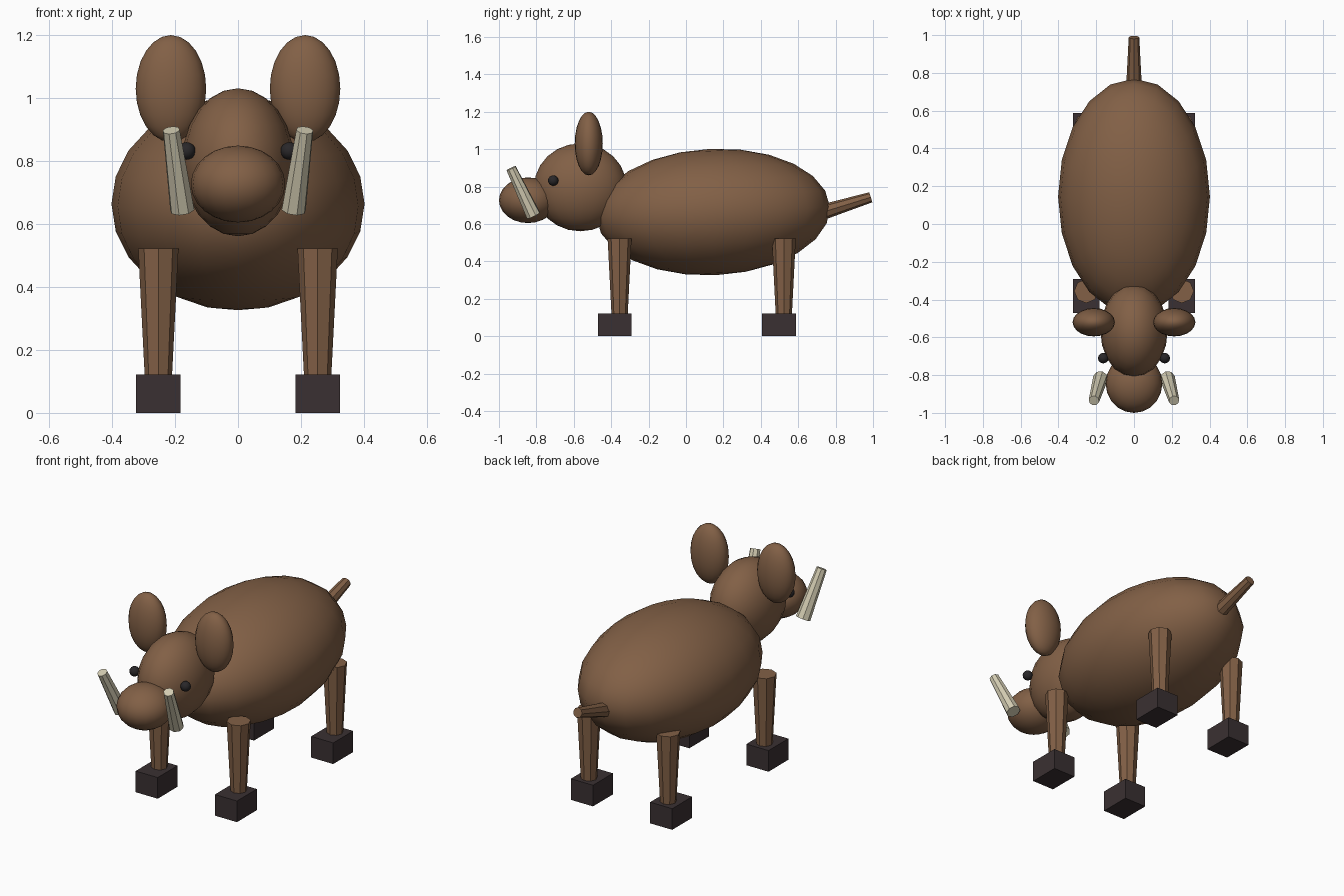
import bpy, math
from mathutils import Vector

if "Cube" in bpy.data.objects:
    bpy.data.objects.remove(bpy.data.objects["Cube"])


def material(name, color):
    m = bpy.data.materials.new(name)
    m.diffuse_color = (*color, 1)
    m.use_nodes = True
    m.node_tree.nodes["Principled BSDF"].inputs["Base Color"].default_value = m.diffuse_color
    return m


BROWN = material("brown hide", (0.223, 0.117, 0.061))
DARK = material("dark hoof", (0.042, 0.030, 0.032))
IVORY = material("ivory", (0.66, 0.61, 0.45))
BLACK = material("eye black", (0.022, 0.020, 0.022))


def finish(name, mat):
    ob = bpy.context.object
    ob.name = name
    ob.data.materials.append(mat)
    return ob


def ellipsoid(name, center, radii, mat, segments=20, rings=12, tilt=0):
    bpy.ops.mesh.primitive_uv_sphere_add(segments=segments, ring_count=rings, radius=1,
                                         location=center, rotation=(math.radians(tilt), 0, 0))
    bpy.context.object.scale = radii
    bpy.ops.object.shade_smooth()
    return finish(name, mat)


def taper(name, start, end, r1, r2, mat):
    # eight-sided flat-shaded cone between two points
    a, b = Vector(start), Vector(end)
    d = b - a
    bpy.ops.mesh.primitive_cone_add(vertices=8, radius1=r1, radius2=r2, depth=d.length,
                                    location=(a + b) / 2,
                                    rotation=d.to_track_quat('Z', 'Y').to_euler())
    return finish(name, mat)


def box(name, center, size, mat):
    bpy.ops.mesh.primitive_cube_add(size=1, location=center)
    bpy.context.object.scale = size
    return finish(name, mat)


# Torso, head and snout
ellipsoid("body", (0, 0.145, 0.664), (0.402, 0.625, 0.338), BROWN, tilt=2.5)
ellipsoid("head", (0, -0.565, 0.796), (0.178, 0.248, 0.235), BROWN)
ellipsoid("snout", (0, -0.845, 0.727), (0.15, 0.155, 0.122), BROWN)

# Tail
taper("tail", (0, 0.72, 0.66), (0, 0.988, 0.743), 0.042, 0.028, BROWN)

for side, s in (("left", 1), ("right", -1)):
    # Ears, eyes and tusks
    ellipsoid(f"{side}_ear", (s * 0.213, -0.52, 1.03), (0.112, 0.075, 0.17), BROWN)
    ellipsoid(f"{side}_eye", (s * 0.163, -0.71, 0.832), (0.028,) * 3, BLACK, 12, 8)
    taper(f"{side}_tusk", (s * 0.177, -0.815, 0.645), (s * 0.212, -0.935, 0.898),
          0.04, 0.028, IVORY)
    # Legs and hooves
    for end, y in (("front", -0.355), ("back", 0.523)):
        taper(f"{end}_{side}_leg", (s * 0.253, y, 0.11), (s * 0.253, y, 0.522),
              0.043, 0.064, BROWN)
        box(f"{end}_{side}_hoof", (s * 0.253, y - 0.026, 0.061), (0.141, 0.181, 0.122), DARK)
